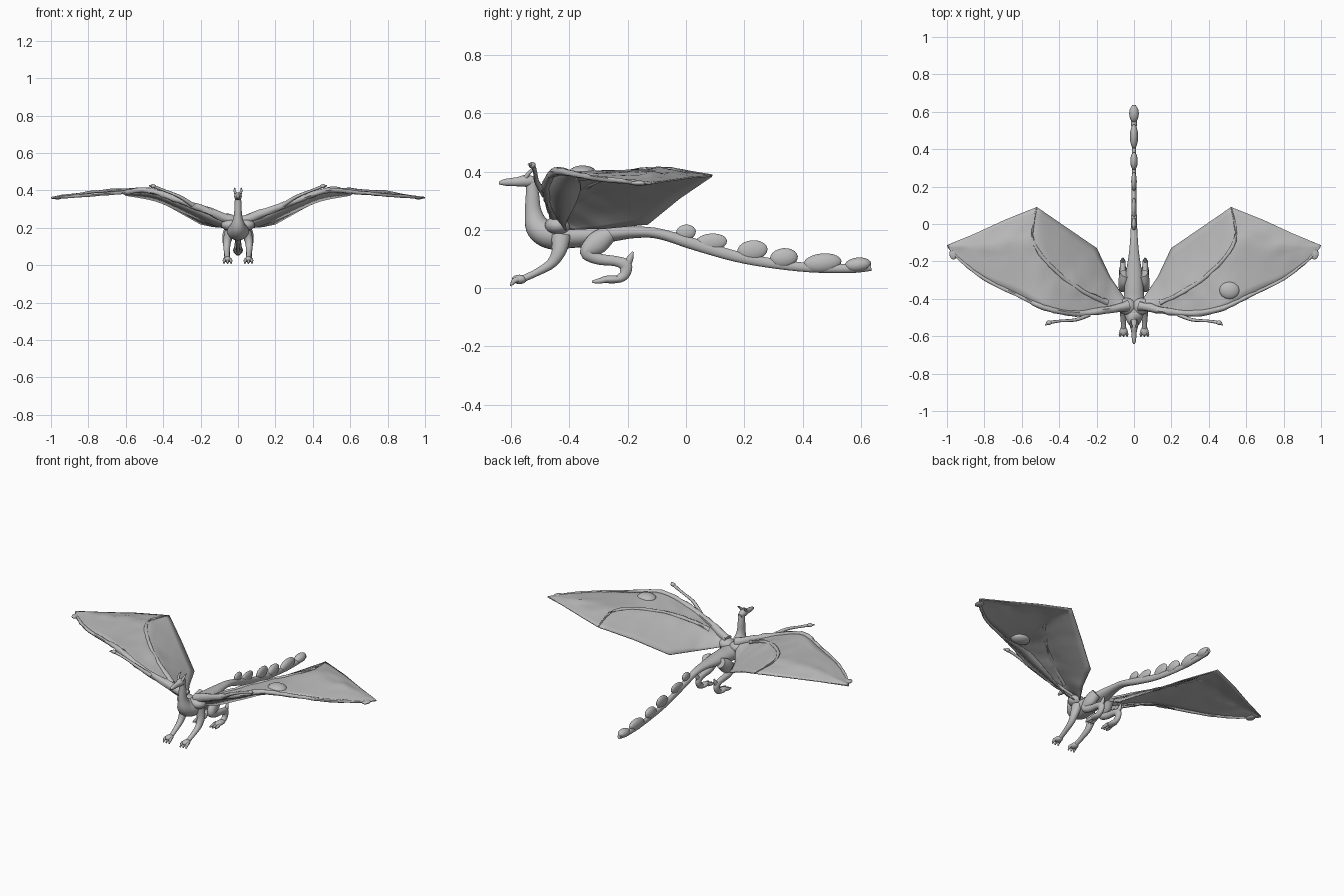
import bpy, bmesh, math, random
from mathutils import Vector, noise

cube = bpy.data.objects.get("Cube")
if cube:
    bpy.data.objects.remove(cube, do_unlink=True)
random.seed(4)

grey = bpy.data.materials.new("stone grey")
grey.use_nodes = True
grey.diffuse_color = (0.5, 0.5, 0.5, 1)
grey.node_tree.nodes["Principled BSDF"].inputs["Base Color"].default_value = (0.5, 0.5, 0.5, 1)


def finish(name, bm, angle=50):
    bmesh.ops.recalc_face_normals(bm, faces=bm.faces[:])
    mesh = bpy.data.meshes.new(name)
    bm.to_mesh(mesh)
    bm.free()
    ob = bpy.data.objects.new(name, mesh)
    bpy.context.collection.objects.link(ob)
    mesh.materials.append(grey)
    bpy.ops.object.select_all(action='DESELECT')
    ob.select_set(True)
    bpy.context.view_layer.objects.active = ob
    bpy.ops.object.shade_smooth_by_angle(angle=math.radians(angle))
    return ob


def smooth_path(points, steps):
    """Catmull-Rom resampling of tuples of any length."""
    p = [Vector(q) for q in points]
    p = [p[0]] + p + [p[-1]]
    out = []
    for i in range(1, len(p) - 2):
        a, b, c, d = p[i - 1:i + 3]
        for k in range(steps):
            t = k / steps
            out.append((b * 2 + (c - a) * t + (a * 2 - b * 5 + c * 4 - d) * t * t
                        + (b * 3 - a - c * 3 + d) * t ** 3) / 2)
    return out + [p[-1]]


def tube(name, points, side=(1, 0, 0), steps=5, sides=14, rough=0):
    """Loft ellipses through (x, y, z, half width, half height)."""
    pts = smooth_path(points, steps)
    pos = [Vector(q[:3]) for q in pts]
    bm, rings = bmesh.new(), []
    for i, q in enumerate(pts):
        tangent = (pos[min(i + 1, len(pos) - 1)] - pos[max(i - 1, 0)]).normalized()
        u = Vector(side)
        u = (u - tangent * u.dot(tangent)).normalized()
        v = tangent.cross(u)
        ring = []
        for k in range(sides):
            a = math.tau * k / sides
            r = 1 + random.uniform(-rough, rough)
            ring.append(bm.verts.new(pos[i] + (u * math.cos(a) * q[3] + v * math.sin(a) * q[4]) * r))
        rings.append(ring)
    for r, s in zip(rings, rings[1:]):
        for k in range(sides):
            n = (k + 1) % sides
            bm.faces.new((r[k], r[n], s[n], s[k]))
    bm.faces.new(rings[0])
    bm.faces.new(rings[-1])
    return finish(name, bm)


def blob(name, loc, scale, tilt=0):
    bm = bmesh.new()
    bmesh.ops.create_uvsphere(bm, u_segments=16, v_segments=10, radius=1)
    ob = finish(name, bm)
    ob.location, ob.scale, ob.rotation_euler = loc, scale, (tilt, 0, 0)
    return ob


# Neck, body and tail in one flowing loft: y, z, half width, half height
spine = [(-.53, .37, .016, .018), (-.527, .32, .019, .023), (-.524, .26, .023, .029),
         (-.506, .207, .042, .044), (-.46, .183, .058, .05), (-.4, .179, .055, .042),
         (-.33, .182, .05, .038), (-.25, .188, .042, .028), (-.17, .192, .029, .02),
         (-.09, .186, .021, .018), (.04, .147, .015, .02), (.2, .102, .012, .018),
         (.39, .073, .011, .016), (.55, .067, .015, .016), (.635, .075, .01, .016)]
tube("body_and_tail", [(0,) + s for s in spine], sides=20)

# Head, brow and horns
tube("head", [(0, -.642, .361, .004, .005), (0, -.62, .363, .011, .012), (0, -.58, .365, .014, .016),
              (0, -.545, .368, .021, .021), (0, -.51, .362, .012, .014)])
for s, label in ((1, "left"), (-1, "right")):
    tube(label + "_horn", [(s * .012, -.55, .38, .008, .008), (s * .018, -.535, .4, .006, .006),
                           (s * .017, -.515, .413, .002, .002)], sides=8)

# Rounded tail fins leaning backward: y, z, half length, half height, half width
fins = [(0, .192, .034, .026, .013), (.085, .157, .056, .03, .014), (.228, .13, .052, .034, .015),
        (.336, .104, .048, .033, .02), (.468, .086, .066, .033, .022), (.59, .08, .046, .025, .026)]
for y, z, length, height, width in fins:
    blob("tail_fin", (0, y, z), (width, length, height), .1)

# Legs, mirrored in pairs
for s, label in ((1, "left"), (-1, "right")):
    tube(label + "_front_leg", [(s * .045, -.43, .18, .026, .035), (s * .058, -.435, .13, .022, .026),
                                (s * .06, -.462, .085, .017, .018), (s * .058, -.51, .055, .014, .013),
                                (s * .056, -.55, .036, .013, .012), (s * .056, -.575, .026, .014, .012)])
    tube(label + "_hind_leg", [(s * .045, -.265, .185, .03, .03), (s * .056, -.305, .155, .028, .04),
                               (s * .06, -.34, .122, .022, .025), (s * .06, -.3, .1, .018, .02),
                               (s * .06, -.24, .092, .016, .018), (s * .06, -.207, .077, .015, .022),
                               (s * .06, -.212, .045, .015, .018), (s * .06, -.235, .03, .016, .014)])
    tube(label + "_heel_spur", [(s * .06, -.21, .07, .013, .016), (s * .06, -.193, .1, .01, .012),
                                (s * .06, -.182, .125, .003, .003)], sides=8)
    blob(label + "_hind_foot", (s * .06, -.255, .03), (.021, .042, .014))
    blob(label + "_front_foot", (s * .056, -.572, .03), (.021, .026, .016))
    for toe in (-1, 0, 1):
        x = s * .056 + toe * .014
        tube(label + "_front_toe", [(x, -.575, .03, .008, .009), (x + toe * .004, -.59, .025, .008, .009),
                                    (x + toe * .005, -.602, .007, .003, .003)], sides=8, steps=3)
        tube(label + "_hind_toe", [(x, -.27, .03, .008, .01), (x + toe * .003, -.3, .024, .008, .009),
                                   (x + toe * .004, -.322, .022, .003, .004)], sides=8, steps=3)

# Wing stations from shoulder to tip: leading edge, inner ridge, trailing edge
lead = [(.03, -.445, .24), (.19, -.475, .3), (.34, -.485, .355), (.48, -.455, .4),
        (.62, -.39, .39), (.8, -.3, .375), (.93, -.2, .365), (.995, -.125, .36)]
ridge = [(.04, -.425, .23), (.14, -.42, .275), (.27, -.36, .335), (.42, -.25, .385),
         (.54, -.09, .408), (.73, -.12, .4), (.88, -.12, .38), (.997, -.12, .362)]
trail = [(.05, -.4, .203), (.13, -.28, .205), (.2, -.13, .22), (.36, -.02, .31),
         (.52, .09, .385), (.69, .022, .38), (.85, -.052, .37), (1.0, -.114, .36)]


def resample_straight(points, steps):
    pts = [Vector(p) for p in points]
    return [a.lerp(b, k / steps) for a, b in zip(pts, pts[1:]) for k in range(steps)] + [pts[-1]]


def membrane(name, s):
    rows = [smooth_path(lead, 6), smooth_path(ridge, 6), resample_straight(trail, 6)]
    bm, grid, across = bmesh.new(), [], 6
    for a, b, c in zip(*rows):
        line = [a.lerp(b, k / across) for k in range(across)]
        line += [b.lerp(c, k / across) for k in range(across + 1)]
        verts = []
        for k, p in enumerate(line):
            # Gentle lumps that fade out toward the edges
            fade = math.sin(math.pi * k / (2 * across))
            lump = noise.noise(Vector((p.x * s, p.y, 0)) * 14) * .008 * fade
            verts.append(bm.verts.new((p.x * s, p.y, p.z + lump)))
        grid.append(verts)
    for r, q in zip(grid, grid[1:]):
        for k in range(len(r) - 1):
            bm.faces.new((r[k], r[k + 1], q[k + 1], q[k]))
    ob = finish(name, bm)
    mod = ob.modifiers.new("skin thickness", 'SOLIDIFY')
    mod.thickness, mod.offset = .006, 0


for s, label in ((1, "left"), (-1, "right")):
    membrane(label + "_wing_membrane", s)
    # Arm and outer finger bone along the leading edge
    arm_size = [.026, .019, .016, .014, .01, .009, .008, .005]
    tube(label + "_wing_arm", [(s * x, y + .008, z, r, r) for (x, y, z), r in zip(lead, arm_size)],
         side=(0, 1, 0), sides=10, rough=.2)
    # Raised finger along the ridge
    ridge_line = ridge[1:5] + [trail[4]]
    tube(label + "_wing_ridge", [(s * x, y, z + .002, r, r * .8) for (x, y, z), r
                                 in zip(ridge_line, (.014, .011, .01, .008, .003))],
         side=(0, 1, 0), sides=8, rough=.25)
    # Short thumb with a knobbly claw
    tube(label + "_wing_thumb", [(s * .24, -.485, .32, .012, .012), (s * .31, -.512, .365, .009, .009),
                                 (s * .39, -.518, .398, .007, .007), (s * .45, -.527, .42, .009, .008),
                                 (s * .475, -.54, .425, .004, .004)], side=(0, 1, 0), sides=8)
    blob(label + "_thumb_knuckle", (s * .455, -.528, .422), (.015, .012, .011))
    # Shoulder muscle and wing tip knob
    blob(label + "_shoulder", (s * .04, -.44, .215), (.05, .045, .032))
    blob(label + "_wing_tip", (s * .965, -.16, .36), (.022, .03, .009))
    # Skin fold hanging beneath the arm
    bm = bmesh.new()
    top = smooth_path(lead[:5], 4)
    low = smooth_path([(.08, -.41, .2), (.16, -.41, .225), (.3, -.38, .285),
                       (.44, -.36, .345), (.6, -.37, .375)], 4)
    pairs = [[bm.verts.new((s * p.x, p.y, p.z)) for p in pair] for pair in zip(top, low)]
    for a, b in zip(pairs, pairs[1:]):
        bm.faces.new((a[0], a[1], b[1], b[0]))
    fold = finish(label + "_wing_fold", bm)
    fold.modifiers.new("skin thickness", 'SOLIDIFY').thickness = .005

# Single round swelling on the left wing
blob("wing_swelling", (.51, -.355, .395), (.055, .048, .026))
